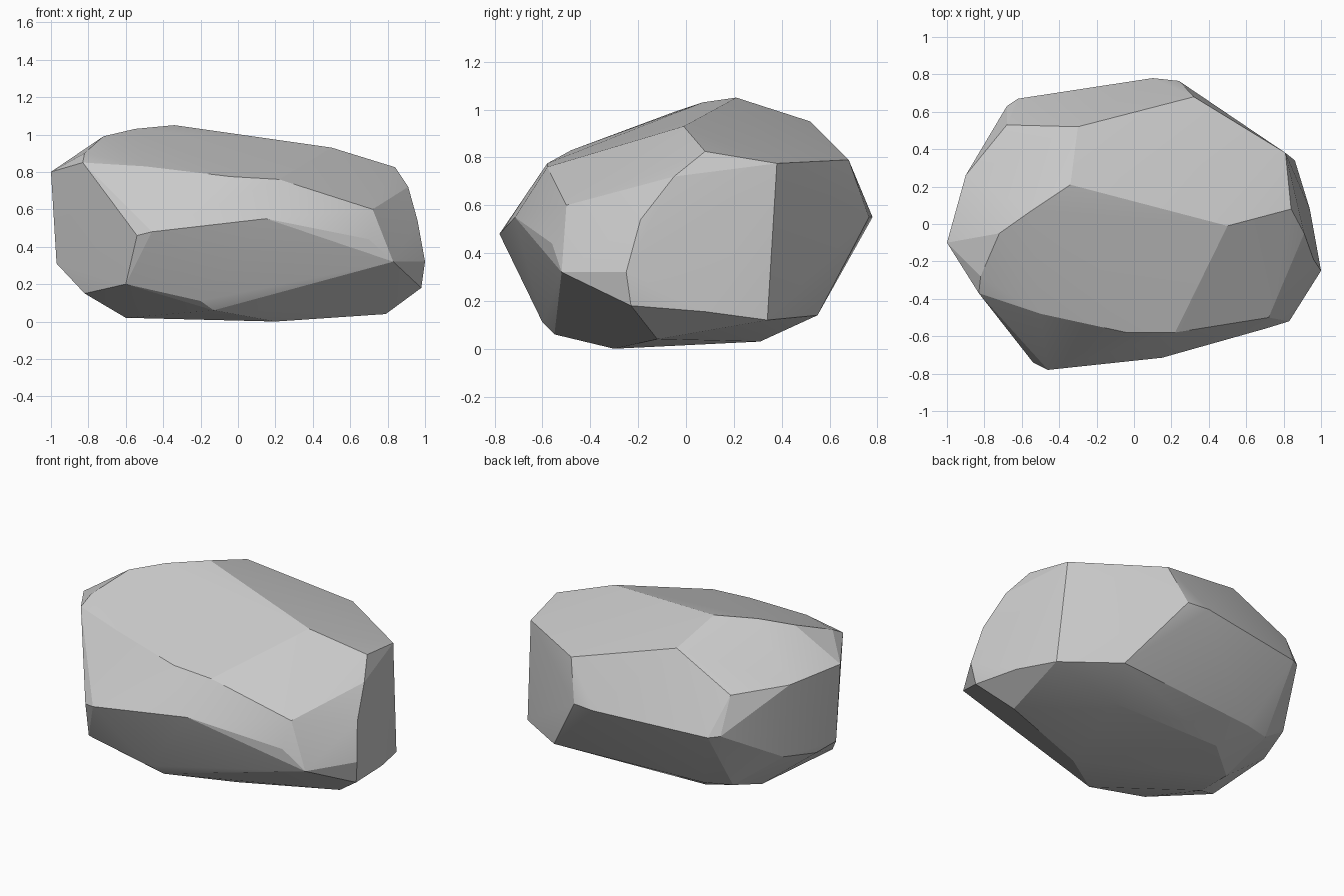
import bpy, bmesh
from math import radians

# Corner points of the chipped boulder, grouped by region
top = [(-.34, .21, 1.05), (-.55, .07, 1.03), (-.72, -.05, .99), (-.82, -.28, .90),
       (-.30, .52, .95), (.50, -.01, .93), (.84, .08, .825), (.32, .68, .79), (.81, .38, .775)]
left = [(-1, -.10, .80), (-.90, .26, .78), (-.68, .53, .76), (-.97, -.10, .31),
        (-.93, .04, .28), (-.87, .28, .33), (-.82, -.28, .15), (-.83, -.37, .85)]
front = [(-.50, -.48, .83), (-.04, -.58, .775), (.22, -.58, .76), (-.46, -.78, .48),
         (-.54, -.74, .46), (.15, -.715, .55), (.70, -.56, .44), (.72, -.50, .60),
         (.83, -.52, .32), (-.60, -.62, .20)]
right = [(.91, -.05, .72), (.96, -.19, .54), (1, -.25, .32), (.98, -.23, .18),
         (.94, .08, .155), (.86, .34, .12)]
back = [(-.62, .67, .53), (-.68, .63, .54), (.10, .78, .55), (.24, .765, .55),
        (.53, .55, .14), (-.45, .47, .13), (-.62, .42, .14)]
bottom = [(-.20, -.60, .11), (-.13, -.55, .06), (-.60, -.12, .02), (-.60, .10, .02),
          (-.35, .31, .03), (.20, -.30, 0), (.40, .31, .03), (.79, -.12, .04)]

# Wrap the corners in a faceted hull, merging coplanar faces
bm = bmesh.new()
for p in top + left + front + right + back + bottom:
    bm.verts.new(p)
bmesh.ops.convex_hull(bm, input=bm.verts)
bmesh.ops.delete(bm, geom=[v for v in bm.verts if not v.link_faces], context='VERTS')
bmesh.ops.dissolve_limit(bm, angle_limit=radians(1), verts=bm.verts, edges=bm.edges)
bmesh.ops.recalc_face_normals(bm, faces=bm.faces)

mesh = bpy.data.meshes.new("boulder")
bm.to_mesh(mesh)
bm.free()
rock = bpy.data.objects.new("boulder", mesh)
bpy.context.collection.objects.link(rock)

# Smooth within each chipped facet, crisp between them
bpy.context.view_layer.objects.active = rock
rock.select_set(True)
bpy.ops.object.shade_smooth_by_angle(angle=radians(16))
